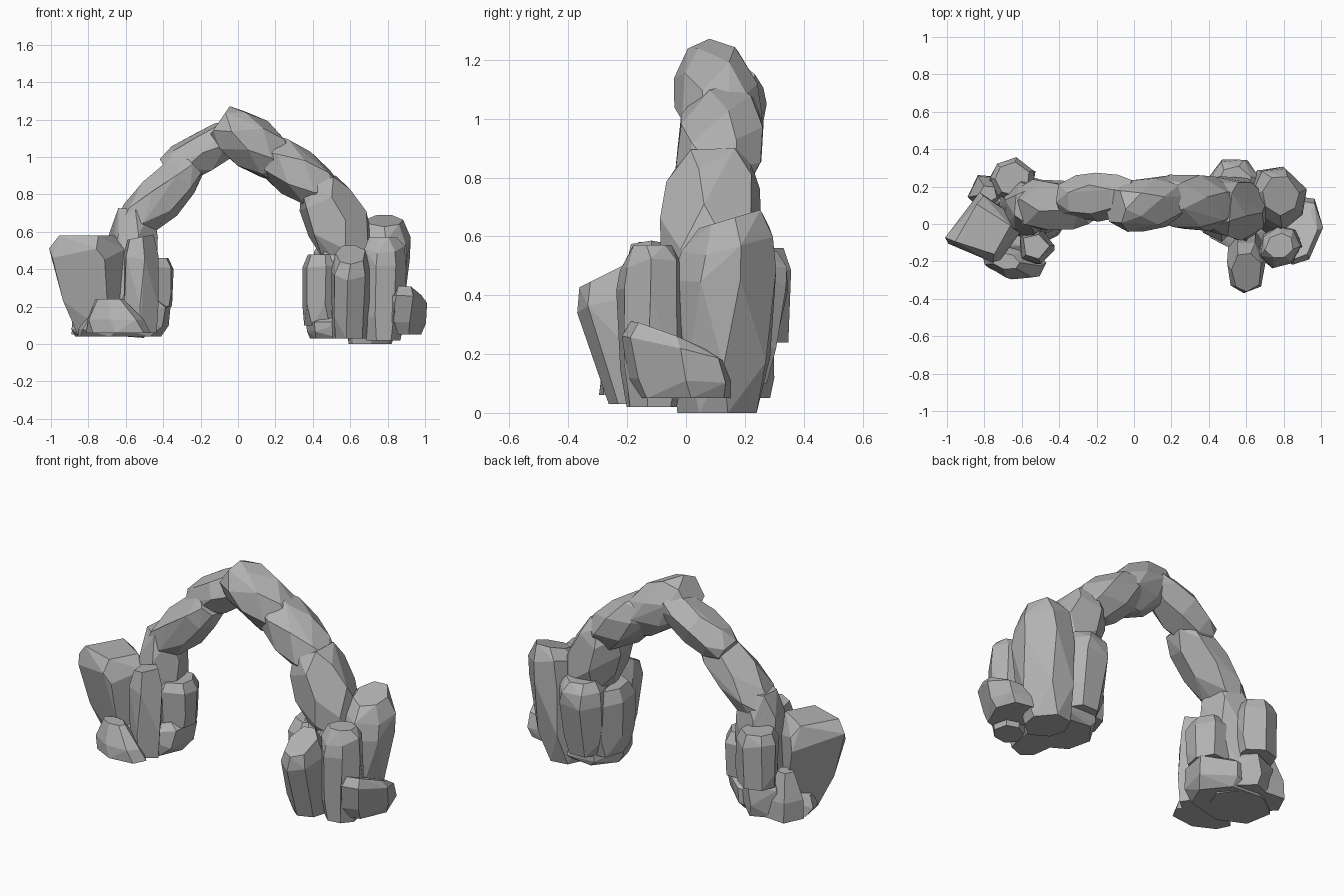
import bpy, bmesh, math, random
from mathutils import Vector, Matrix

cube = bpy.data.objects.get("Cube")
if cube:
    bpy.data.objects.remove(cube, do_unlink=True)

stone = bpy.data.materials.new("grey stone")
stone.use_nodes = True
grey = (0.45, 0.45, 0.45, 1)
stone.diffuse_color = grey
stone.node_tree.nodes["Principled BSDF"].inputs["Base Color"].default_value = grey

rng = random.Random(4)

# Width of a stone at each fraction of its height
FLARED = {0: 0.6, 0.35: 0.86, 0.75: 1, 0.9: 0.95, 1: 0.75}
BARREL = {0: 0.75, 0.25: 0.95, 0.7: 1, 0.88: 0.9, 1: 0.6}
BLOCK = {0: 0.9, 0.3: 1, 0.8: 1, 1: 0.75}
MOUND = {0: 1, 0.4: 0.95, 1: 0.45}
SPAN = {0: 0.7, 0.2: 0.95, 0.5: 1.05, 0.8: 0.95, 1: 0.7}


def ring(sides, turn):
    """Slightly irregular unit polygon."""
    for i in range(sides):
        angle = turn + math.tau * (i + rng.uniform(-0.12, 0.12)) / sides
        reach = rng.uniform(0.98, 1.06)
        yield reach * math.cos(angle), reach * math.sin(angle)


def chiselled(name, points):
    """Flat-faced stone: convex hull with nearly flat facets merged."""
    bm = bmesh.new()
    for p in points:
        bm.verts.new(p)
    result = bmesh.ops.convex_hull(bm, input=bm.verts)
    loose = [g for g in set(result["geom_interior"] + result["geom_unused"])
             if isinstance(g, bmesh.types.BMVert)]
    bmesh.ops.delete(bm, geom=loose, context="VERTS")
    bmesh.ops.dissolve_limit(bm, angle_limit=math.radians(9), verts=bm.verts, edges=bm.edges)
    bmesh.ops.recalc_face_normals(bm, faces=bm.faces)
    mesh = bpy.data.meshes.new(name)
    bm.to_mesh(mesh)
    bm.free()
    mesh.materials.append(stone)
    obj = bpy.data.objects.new(name, mesh)
    bpy.context.collection.objects.link(obj)


def arch_stone(name, start, end, thick, depth):
    """Long stone between two points of the arch."""
    a, b = Vector(start), Vector(end)
    along = (b - a).normalized()
    across = Vector((along.z, 0, -along.x))
    points = []
    for t, width in SPAN.items():
        for u, v in ring(sides=6, turn=rng.random()):
            points.append(a.lerp(b, t) + across * u * thick * width
                          + Vector((0, v * depth * width, 0)))
    chiselled(name, points)


def boulder(name, centre, size, bottom, top, profile, sides=7, turn=0,
            lean=(0, 0), slope=(0, 0)):
    """Standing stone: a polygon of the given half sizes, scaled by the profile."""
    corners = list(ring(sides, turn=0.25))
    points = []
    for t, width in profile.items():
        middle = Vector(centre) + Vector(lean) * (t - 0.7)
        spin = Matrix.Rotation(math.radians(turn + rng.uniform(-8, 8)), 2)
        for u, v in corners:
            offset = spin @ Vector((u * size[0], v * size[1])) * width * rng.uniform(0.95, 1.03)
            p = middle + offset
            tilt = rng.uniform(-0.04, 0.04) if 0 < t < 1 else 0
            z = bottom + (top - bottom) * (t + tilt) + t * t * offset.dot(Vector(slope))
            points.append((p.x, p.y, z))
    chiselled(name, points)


# Arch span, from the right foot over the crown to the left foot
arch_stone("right_arch_pillar", (-0.6, 0.08, 0.04), (-0.55, 0.09, 0.72), thick=0.14, depth=0.15)
arch_stone("right_arch_lower", (-0.6, 0.1, 0.6), (-0.24, 0.1, 0.96), thick=0.12, depth=0.14)
arch_stone("right_arch_upper", (-0.38, 0.14, 0.92), (0, 0.15, 1.13), thick=0.11, depth=0.12)
arch_stone("arch_crown", (-0.1, 0.09, 1.19), (0.25, 0.13, 0.95), thick=0.14, depth=0.14)
arch_stone("left_arch_upper", (0.12, 0.13, 1.05), (0.5, 0.1, 0.78), thick=0.13, depth=0.15)
arch_stone("left_arch_lower", (0.43, 0.1, 0.86), (0.62, 0.08, 0.42), thick=0.16, depth=0.17)
arch_stone("left_arch_pillar", (0.56, 0.08, 0.04), (0.57, 0.08, 0.55), thick=0.16, depth=0.17)

# Right foot: flared boulder with slabs and pebbles around it
boulder("right_main_boulder", (-0.79, -0.02), (0.21, 0.19), bottom=0.05, top=0.58,
        profile=FLARED, sides=4, turn=-4, lean=(-0.08, -0.03))
boulder("right_front_slab", (-0.53, -0.12), (0.1, 0.09), bottom=0.06, top=0.57,
        profile=BLOCK, sides=5, turn=-20, slope=(0.2, 0))
boulder("right_front_pebble", (-0.67, -0.2), (0.17, 0.1), bottom=0.06, top=0.24,
        profile=MOUND, turn=-10, lean=(-0.05, 0))
boulder("right_foot_slab", (-0.61, 0.04), (0.26, 0.2), bottom=0.04, top=0.2,
        profile=BLOCK, lean=(0.05, 0), slope=(0.2, 0))
boulder("right_inner_rock", (-0.46, 0.08), (0.12, 0.13), bottom=0.2, top=0.46, profile=BLOCK)
boulder("right_back_rock", (-0.65, 0.24), (0.12, 0.12), bottom=0.24, top=0.56,
        profile=BLOCK, turn=15)
boulder("right_back_base", (-0.65, 0.18), (0.14, 0.12), bottom=0.05, top=0.27,
        profile=BLOCK, sides=5)
boulder("right_outer_rock", (-0.78, 0.16), (0.11, 0.11), bottom=0.05, top=0.32,
        profile=MOUND, sides=5, turn=30)

# Left foot: tall boulder with a front column and smaller rocks
boulder("left_main_boulder", (0.76, 0.14), (0.16, 0.18), bottom=0, top=0.66,
        profile=BARREL, lean=(0.08, 0.04), slope=(0, 0.3))
boulder("left_front_column", (0.6, -0.22), (0.11, 0.14), bottom=0.03, top=0.48,
        profile=BLOCK, lean=(0, -0.12), slope=(0, 0.5))
boulder("left_middle_rock", (0.78, -0.12), (0.13, 0.11), bottom=0.02, top=0.57,
        profile=BARREL, turn=30)
boulder("left_outer_pebble", (0.87, -0.04), (0.13, 0.18), bottom=0.05, top=0.26,
        profile=BLOCK, turn=-10, lean=(0.02, -0.05), slope=(0.1, -0.4))
boulder("left_inner_rock", (0.46, 0.08), (0.12, 0.17), bottom=0.1, top=0.48, profile=BLOCK)
boulder("left_back_rock", (0.54, 0.21), (0.15, 0.14), bottom=0.1, top=0.55,
        profile=BARREL, lean=(0, 0.05))
boulder("left_foot_slab", (0.56, 0.05), (0.2, 0.2), bottom=0.03, top=0.14, profile=BLOCK)
